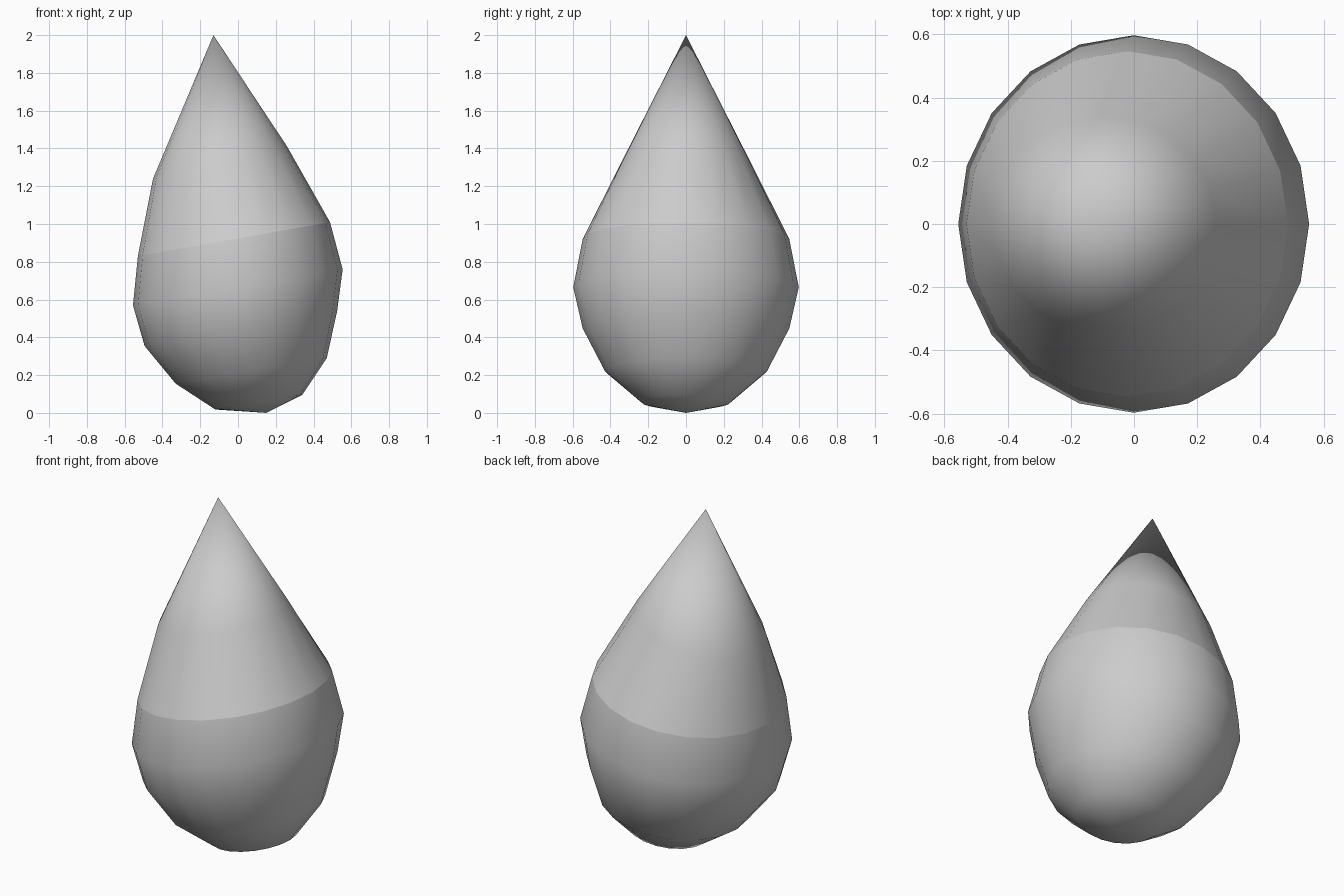
import bpy, bmesh
from math import sin, cos, tau
from mathutils import Vector

if "Cube" in bpy.data.objects:
    bpy.data.objects.remove(bpy.data.objects["Cube"])

SIDES = 20
# Tilted elliptical rings, bottom to top: left x, left z, right x, right z, half depth
RINGS = [
    (-0.12, 0.018, 0.34, 0.095, 0.235),
    (-0.33, 0.155, 0.47, 0.29, 0.43),
    (-0.495, 0.355, 0.525, 0.54, 0.547),
    (-0.556, 0.57, 0.554, 0.76, 0.597),
    (-0.53, 0.83, 0.487, 1.01, 0.547),
    (-0.45, 1.24, 0.26, 1.41, 0.343),
]
SHOULDER = 4  # ring with the visible shading seam


def add_ring(bm, lx, lz, rx, rz, depth):
    left, right = Vector((lx, 0, lz)), Vector((rx, 0, rz))
    mid, half = (left + right) / 2, (right - left) / 2
    return [bm.verts.new(mid + half * cos(tau * i / SIDES)
                         + Vector((0, depth * sin(tau * i / SIDES), 0)))
            for i in range(SIDES)]


# Leaning teardrop body
bm = bmesh.new()
rings = [add_ring(bm, *r) for r in RINGS]
base = bm.verts.new((0.15, 0, 0.0))
tip = bm.verts.new((-0.13, 0, 2.0))

for i in range(SIDES):
    j = (i + 1) % SIDES
    bm.faces.new((base, rings[0][j], rings[0][i]))
    for a, b in zip(rings, rings[1:]):
        bm.faces.new((a[i], a[j], b[j], b[i]))
    bm.faces.new((rings[-1][i], rings[-1][j], tip))

# Smooth shading, with a crease around the shoulder
for f in bm.faces:
    f.smooth = True
for i in range(SIDES):
    edge = bm.edges.get((rings[SHOULDER][i], rings[SHOULDER][(i + 1) % SIDES]))
    edge.smooth = False

bmesh.ops.recalc_face_normals(bm, faces=bm.faces)
mesh = bpy.data.meshes.new("teardrop")
bm.to_mesh(mesh)
bm.free()
bpy.context.collection.objects.link(bpy.data.objects.new("teardrop", mesh))
